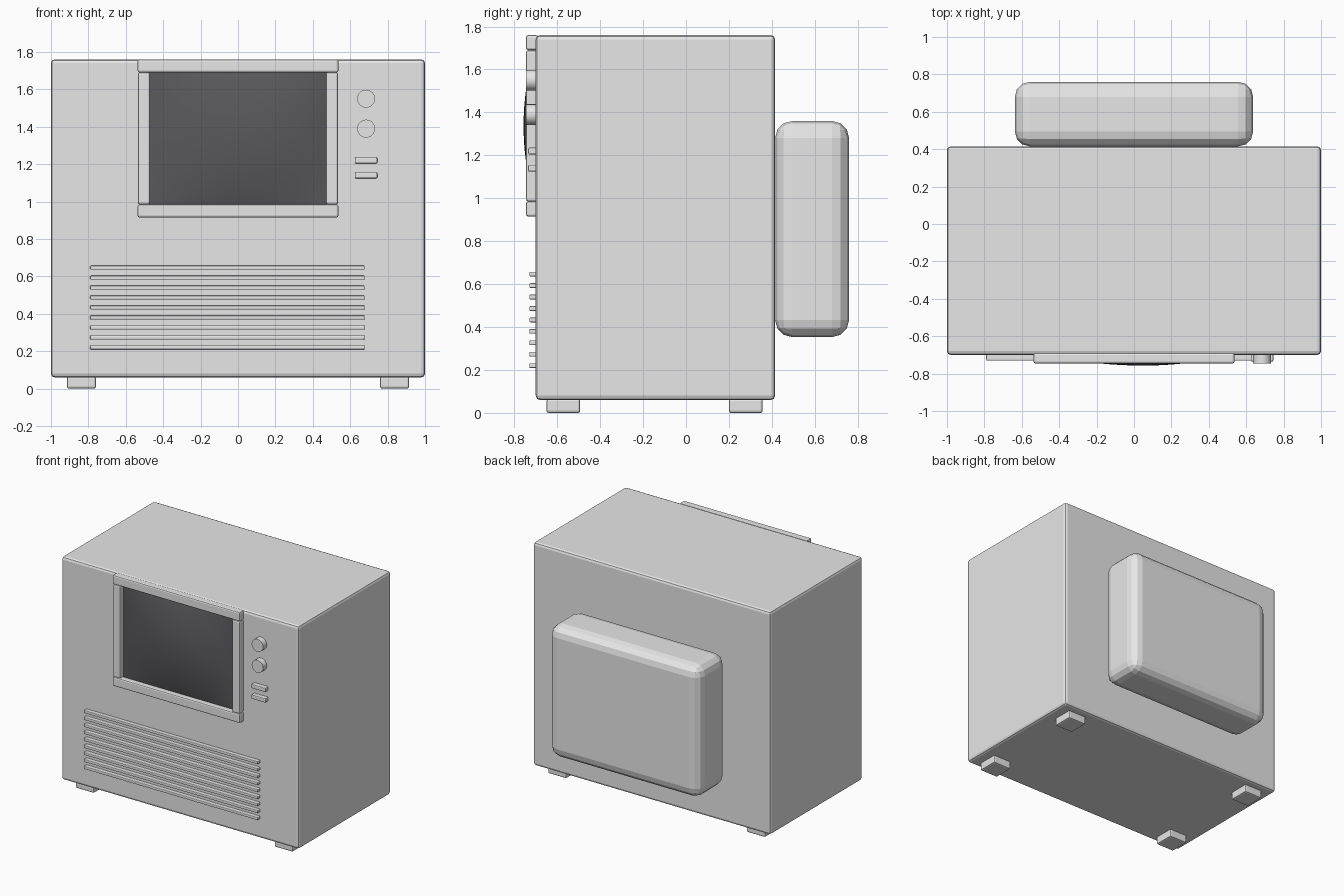
import bpy, bmesh, math

if "Cube" in bpy.data.objects:
    bpy.data.objects.remove(bpy.data.objects["Cube"])


def material(name, rgb):
    m = bpy.data.materials.new(name)
    m.diffuse_color = (*rgb, 1)
    m.use_nodes = True
    m.node_tree.nodes["Principled BSDF"].inputs["Base Color"].default_value = m.diffuse_color
    return m


GREY = material("light_grey", (0.8, 0.8, 0.8))
DARK = material("dark_glass", (0.1, 0.098, 0.105))


def finish(bm, name, mat):
    me = bpy.data.meshes.new(name)
    bm.to_mesh(me)
    bm.free()
    ob = bpy.data.objects.new(name, me)
    bpy.context.collection.objects.link(ob)
    me.materials.append(mat)
    return ob


def box(name, x, y, z, bevel=0.01, segments=2, mat=GREY):
    """Bevelled box from (min, max) ranges."""
    bm = bmesh.new()
    bmesh.ops.create_cube(bm, size=1)
    for v in bm.verts:
        v.co = [(r[0] + r[1]) / 2 + c * (r[1] - r[0]) for c, r in zip(v.co, (x, y, z))]
    bmesh.ops.bevel(bm, geom=bm.edges[:], offset=bevel, segments=segments,
                    profile=0.5, affect='EDGES')
    return finish(bm, name, mat)


# Cabinet and rear tube housing
box("cabinet", (-1, 1), (-0.70, 0.415), (0.06, 1.76), 0.02)
box("rear_housing", (-0.637, 0.637), (0.415, 0.76), (0.353, 1.36), 0.08, 3)

# Feet
for sx in (-1, 1):
    for y0 in (-0.65, 0.20):
        x = sorted((sx * 0.76, sx * 0.915))
        box("foot", x, (y0, y0 + 0.157), (0.0, 0.065), 0.01)

# Screen frame
FY = (-0.745, -0.69)
box("frame_top", (-0.537, 0.537), FY, (1.69, 1.76))
box("frame_bottom", (-0.537, 0.537), FY, (0.915, 0.985))
for sx in (-1, 1):
    x = sorted((sx * 0.47, sx * 0.535))
    box("frame_side", x, FY, (0.985, 1.69))

# Bulged glass screen
bm = bmesh.new()
bmesh.ops.create_grid(bm, x_segments=24, y_segments=20, size=1)
for v in bm.verts:
    u, w = v.co.x, v.co.y
    bulge = (1 - u * u) * (1 - w * w)
    v.co = (0.475 * u + 0.05 * bulge, -0.704 - 0.053 * bulge, 1.3375 + 0.357 * w)
for f in bm.faces:
    f.smooth = True
bmesh.ops.recalc_face_normals(bm, faces=bm.faces[:])
if sum(f.normal.y for f in bm.faces) > 0:
    bmesh.ops.reverse_faces(bm, faces=bm.faces[:])
finish(bm, "screen", DARK)

# Round control knobs
for z in (1.55, 1.39):
    bm = bmesh.new()
    bmesh.ops.create_cone(bm, cap_ends=True, segments=24, radius1=0.048,
                          radius2=0.048, depth=0.055)
    for f in bm.faces:
        f.smooth = len(f.verts) == 4
    for e in bm.edges:
        e.smooth = all(len(f.verts) == 4 for f in e.link_faces)
    knob = finish(bm, "knob", GREY)
    knob.rotation_euler.x = math.pi / 2
    knob.location = (0.685, -0.7175, z)

# Push buttons
for z in (1.22, 1.14):
    box("button", (0.625, 0.745), (-0.735, -0.69), (z - 0.016, z + 0.016), 0.006)

# Speaker grille slats
for i in range(9):
    z = 0.22 + i * 0.0533
    box("grille_slat", (-0.79, 0.677), (-0.73, -0.69), (z - 0.011, z + 0.011), 0.005)
